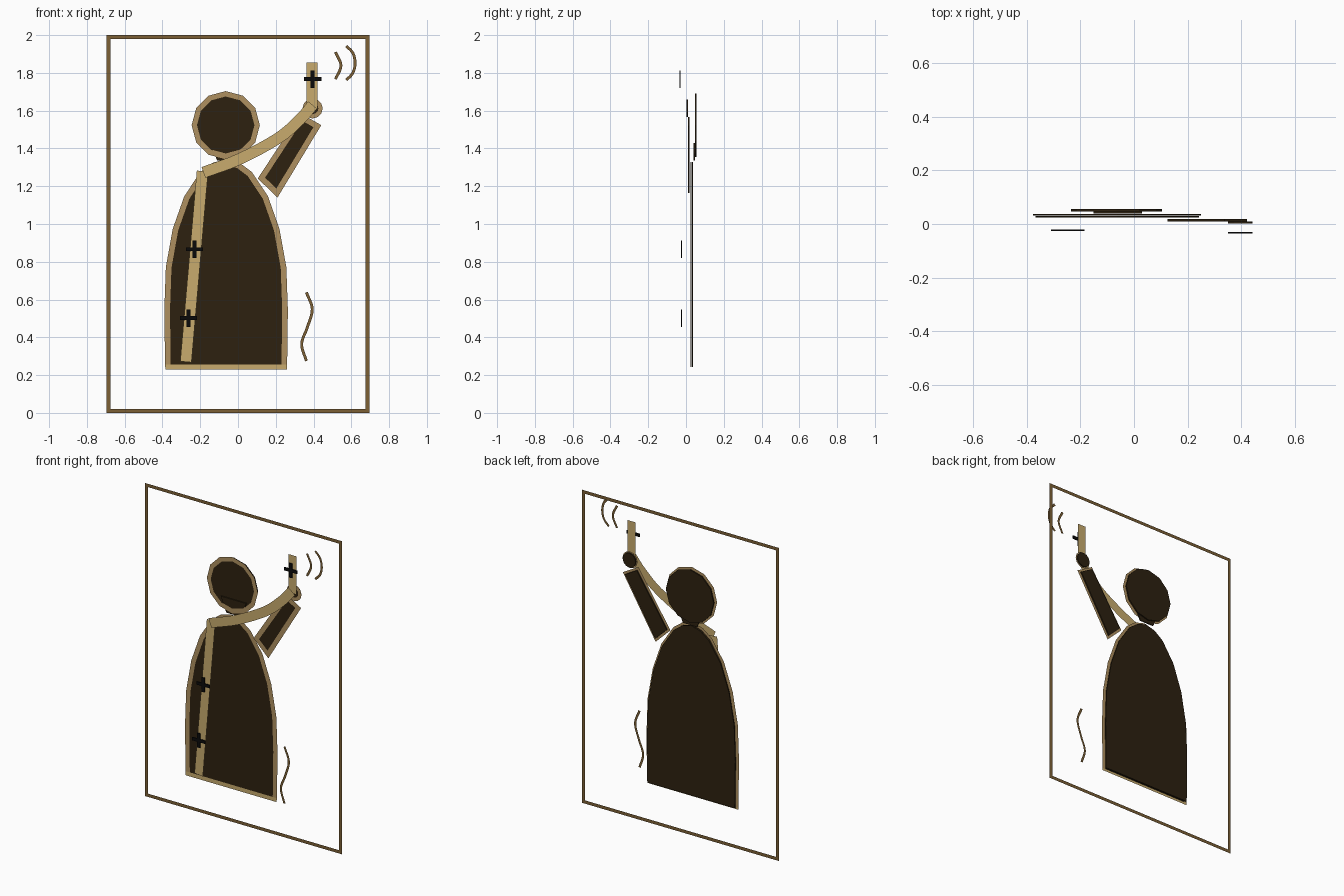
import bpy
import math
from mathutils import Vector

if "Cube" in bpy.data.objects:
    bpy.data.objects.remove(bpy.data.objects["Cube"], do_unlink=True)


def material(name, rgb):
    m = bpy.data.materials.new(name)
    m.use_nodes = True
    m.diffuse_color = (*rgb, 1)
    m.node_tree.nodes["Principled BSDF"].inputs["Base Color"].default_value = (*rgb, 1)
    return m


DARK = material("dark brown", (0.026, 0.015, 0.005))
TAN = material("tan edging", (0.43, 0.28, 0.115))
GOLD = material("pale gold", (0.58, 0.41, 0.155))
BRONZE = material("bronze", (0.2, 0.115, 0.035))
BLACK = material("black", (0.003, 0.003, 0.003))


def make(name, verts, faces, mat):
    mesh = bpy.data.meshes.new(name)
    mesh.from_pydata(verts, [], faces)
    mesh.materials.append(mat)
    ob = bpy.data.objects.new(name, mesh)
    bpy.context.collection.objects.link(ob)
    return ob


def plate(name, pts, y, mat=DARK, depth=0.008):
    """Thin slab with an (x, z) outline, centred on depth y."""
    n = len(pts)
    verts = [(x, y + s * depth / 2, z) for s in (-1, 1) for x, z in pts]
    faces = [list(range(n)), list(range(2 * n - 1, n - 1, -1))]
    faces += [(i, i + n, (i + 1) % n + n, (i + 1) % n) for i in range(n)]
    return make(name, verts, faces, mat)


def ribbon(name, pts, y, width, mat, closed=False):
    """Flat mitred band following (x, z) points."""
    p = [Vector(q) for q in pts]
    n = len(p)
    verts = []
    for i, c in enumerate(p):
        a = p[i - 1] if closed or i > 0 else None
        b = p[(i + 1) % n] if closed or i < n - 1 else None
        d1 = (c - a).normalized() if a is not None else (b - c).normalized()
        d2 = (b - c).normalized() if b is not None else d1
        t = (d1 + d2).normalized()
        off = Vector((-t.y, t.x)) * (width / 2 / max(t.dot(d1), 0.4))
        for q in (c + off, c - off):
            verts.append((q.x, y, q.y))
    m = n if closed else n - 1
    faces = []
    for i in range(m):
        j = (i + 1) % n
        faces.append((2 * i, 2 * j, 2 * j + 1, 2 * i + 1))
    return make(name, verts, faces, mat)


def smooth(pts, steps=6):
    """Smooth path through a few points."""
    p = [Vector(q) for q in pts]
    p = [2 * p[0] - p[1]] + p + [2 * p[-1] - p[-2]]
    out = []
    for a, b, c, d in zip(p, p[1:], p[2:], p[3:]):
        for k in range(steps):
            t = k / steps
            out.append(b + (c - a) * (t / 2) + (2 * a - 5 * b + 4 * c - d) * (t * t / 2)
                       + (3 * b - a - 3 * c + d) * (t ** 3 / 2))
    return out + [p[-2]]


def ring(cx, cz, r, n=12):
    return [(cx + r * math.sin(math.tau * i / n), cz + r * math.cos(math.tau * i / n))
            for i in range(n)]


# Outer frame
ribbon("frame", [(-0.685, 0.01), (0.685, 0.01), (0.685, 1.99), (-0.685, 1.99)],
       0.056, 0.021, BRONZE, True)

# Robe: mirrored half profile, backing, panel and edging
CX = -0.063
half = [(0.308, 0.243), (0.312, 0.545), (0.304, 0.77), (0.268, 0.97),
        (0.208, 1.14), (0.125, 1.265), (0.065, 1.31)]
robe = ([(CX + w, z) for w, z in half] + [(CX, 1.328)]
        + [(CX - w, z) for w, z in reversed(half)])
plate("robe_back", robe, 0.035, depth=0.006)
plate("robe_panel", [(CX + (x - CX) * 0.975, z) for x, z in robe], 0.027, depth=0.006)
ribbon("robe_edging", robe, 0.022, 0.03, TAN)
ribbon("robe_hem", [(CX - 0.322, 0.243), (CX + 0.322, 0.243)], 0.020, 0.026, GOLD)

# Head and neck
plate("head", ring(-0.065, 1.523, 0.169), 0.051)
ribbon("head_edging", ring(-0.065, 1.523, 0.165), 0.036, 0.03, TAN, True)
plate("neck", [(-0.15, 1.43), (0.03, 1.43), (-0.01, 1.335), (-0.11, 1.335)], 0.043,
      depth=0.007)

# Raised arm and hand
arm = [(0.124, 1.243), (0.206, 1.164), (0.42, 1.518), (0.336, 1.566)]
plate("raised_arm", arm, 0.014)
ribbon("arm_edging", arm, 0.008, 0.03, TAN, True)
plate("hand", ring(0.395, 1.612, 0.046), 0.006)
ribbon("hand_edging", ring(0.395, 1.612, 0.042), 0.001, 0.022, TAN, True)

# Long stole: hanging part, arm part and upright end
ribbon("stole_hanging", [(-0.188, 1.28), (-0.276, 0.27)], -0.003, 0.06, GOLD)
ribbon("stole_over_arm", smooth([(-0.183, 1.273), (0.008, 1.344), (0.209, 1.452),
                                 (0.325, 1.55), (0.395, 1.63)], 4), -0.022, 0.06, GOLD)
ribbon("stole_upright", [(0.392, 1.61), (0.392, 1.855)], -0.01, 0.058, GOLD)

# Crosses on the stole
b, a = 0.046, 0.01
cross = [(-a, -b), (a, -b), (a, -a), (b, -a), (b, a), (a, a),
         (a, b), (-a, b), (-a, a), (-b, a), (-b, -a), (-a, -a)]
for name, x, y, z in (("upper_cross", 0.395, -0.032, 1.767),
                      ("middle_cross", -0.23, -0.023, 0.866),
                      ("lower_cross", -0.262, -0.023, 0.502)):
    plate(name, [(x + u, z + v) for u, v in cross], y, BLACK, 0.006)

# Motion strokes
ribbon("inner_arc", smooth([(0.516, 1.91), (0.545, 1.838), (0.516, 1.767)]),
       -0.04, 0.015, BRONZE)
ribbon("outer_arc", smooth([(0.574, 1.942), (0.608, 1.905), (0.62, 1.852),
                            (0.608, 1.8), (0.574, 1.762)]), -0.04, 0.015, BRONZE)
ribbon("wavy_stroke", smooth([(0.362, 0.638), (0.393, 0.55), (0.368, 0.455),
                              (0.337, 0.365), (0.362, 0.275)]), -0.048, 0.015, BRONZE)
